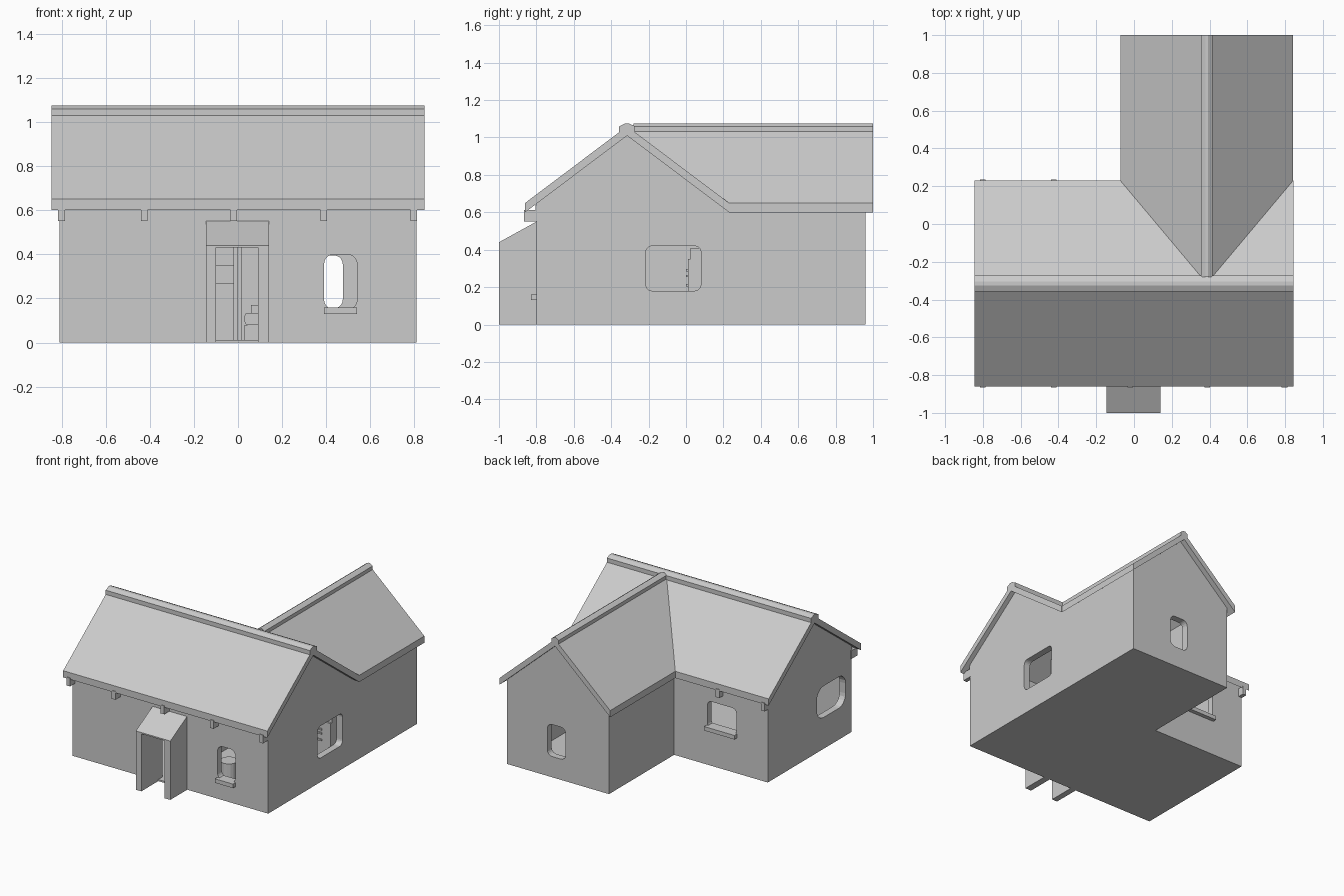
import bpy, bmesh, math
from mathutils import Vector

if "Cube" in bpy.data.objects:
    bpy.data.objects.remove(bpy.data.objects["Cube"])

grey = bpy.data.materials.new("plain grey")
grey.diffuse_color = (0.6, 0.6, 0.6, 1)
grey.use_nodes = True
grey.node_tree.nodes["Principled BSDF"].inputs["Base Color"].default_value = grey.diffuse_color


def place(axis, p, t):
    """Map a 2D profile point and a depth to 3D."""
    u, v = p
    return {'x': (t, u, v), 'y': (u, t, v), 'z': (u, v, t)}[axis]


def make(name, bm):
    bmesh.ops.recalc_face_normals(bm, faces=bm.faces)
    me = bpy.data.meshes.new(name)
    bm.to_mesh(me)
    bm.free()
    me.materials.append(grey)
    ob = bpy.data.objects.new(name, me)
    bpy.context.collection.objects.link(ob)
    return ob


def loft(name, low, high):
    bm = bmesh.new()
    a = [bm.verts.new(p) for p in low]
    b = [bm.verts.new(p) for p in high]
    bm.faces.new(a)
    bm.faces.new(b[::-1])
    n = len(a)
    for i in range(n):
        bm.faces.new((a[i], a[(i + 1) % n], b[(i + 1) % n], b[i]))
    return make(name, bm)


def prism(name, pts, axis, t0, t1):
    return loft(name, [place(axis, p, t0) for p in pts], [place(axis, p, t1) for p in pts])


def box(name, x0, x1, y0, y1, z0, z1):
    return prism(name, [(x0, y0), (x1, y0), (x1, y1), (x0, y1)], 'z', z0, z1)


def rounded(u0, u1, v0, v1, r, steps=5):
    pts = []
    corners = [(u1 - r, v1 - r), (u0 + r, v1 - r), (u0 + r, v0 + r), (u1 - r, v0 + r)]
    for k, (cu, cv) in enumerate(corners):
        for i in range(steps + 1):
            a = math.pi / 2 * (k + i / steps)
            pts.append((cu + r * math.cos(a), cv + r * math.sin(a)))
    return pts


def boolean(ob, other, op='DIFFERENCE'):
    other.hide_render = True
    m = ob.modifiers.new("cut", 'BOOLEAN')
    m.operation, m.object, m.solver = op, other, 'EXACT'
    bpy.context.view_layer.update()
    dg = bpy.context.evaluated_depsgraph_get()
    me = bpy.data.meshes.new_from_object(ob.evaluated_get(dg))
    ob.modifiers.clear()
    ob.data = me
    bpy.data.objects.remove(other)


# Roof planes: undersides of the main roof (ridge along x) and the wing roof (ridge along y)
RY, RX, APEX = -0.315, 0.385, 1.01
SLOPE_M, SLOPE_W = 0.41 / 0.545, 0.41 / 0.4575


def main_z(x, y):
    return APEX - SLOPE_M * abs(y - RY)


def wing_z(x, y):
    return APEX - SLOPE_W * abs(x - RX)


# Outer walls: two gabled blocks joined into an L, then hollowed
walls = prism("walls", [(-0.80, 0), (-0.80, main_z(0, -0.80)), (RY, APEX),
                        (0.19, main_z(0, 0.19)), (0.19, 0)], 'x', -0.81, 0.81)
wing = prism("wing_block", [(-0.035, 0), (-0.035, wing_z(-0.035, 0)), (RX, APEX),
                            (0.81, wing_z(0.81, 0)), (0.81, 0)], 'y', -0.30, 0.96)
boolean(walls, wing, 'UNION')
boolean(walls, box("main_room", -0.76, 0.76, -0.75, 0.14, 0.012, 2))
boolean(walls, box("wing_room", 0.015, 0.76, -0.28, 0.91, 0.012, 2))

# Window and door openings
openings = [
    (rounded(0.39, 0.54, 0.15, 0.40, 0.045), 'y', -0.9, -0.7),      # front
    (rounded(0.325, 0.475, 0.155, 0.395, 0.04), 'y', 0.88, 1.0),    # wing gable
    (rounded(-0.55, -0.31, 0.28, 0.48, 0.035), 'y', 0.1, 0.25),     # back
    (rounded(-0.215, 0.08, 0.18, 0.42, 0.035), 'x', 0.7, 0.9),      # right
    (rounded(-0.73, -0.39, 0.235, 0.47, 0.08), 'x', -0.9, -0.7),    # left
    ([(-0.10, 0.012), (0.09, 0.012), (0.09, 0.43), (-0.10, 0.43)], 'y', -0.9, -0.7),
]
for pts, axis, t0, t1 in openings:
    boolean(walls, prism("opening", pts, axis, t0, t1))

# Porch with a lean-to top and open passage
porch = prism("porch", [(-1, 0), (-1, 0.44), (-0.80, 0.55), (-0.80, 0)], 'x', -0.145, 0.14)
boolean(porch, box("passage", -0.10, 0.09, -1.1, -0.7, -0.1, 0.43))

# Window sills
box("front_sill", 0.39, 0.54, -0.83, -0.75, 0.13, 0.16)
box("back_sill", -0.555, -0.305, 0.14, 0.22, 0.265, 0.295)


# Roof slabs, with the valleys cut into the rear slope
def slab(name, pts, zf, t=0.05):
    loft(name, [(x, y, zf(x, y)) for x, y in pts], [(x, y, zf(x, y) + t) for x, y in pts])


XL, XR, E = -0.845, 0.845, 0.23
slab("front_roof", [(XL, -0.86), (XR, -0.86), (XR, RY), (XL, RY)], main_z)
slab("back_roof", [(XL, RY), (XR, RY), (XR, E), (0.8425, E), (RX, RY), (-0.0725, E), (XL, E)], main_z)
slab("wing_roof_left", [(-0.0725, E), (RX, RY), (RX, 1.0), (-0.0725, 1.0)], wing_z)
slab("wing_roof_right", [(RX, RY), (0.8425, E), (0.8425, 1.0), (RX, 1.0)], wing_z)


# Ridge caps
def cap(name, c, w, axis, t0, t1):
    prism(name, [(c - w, 1.025), (c - w, 1.06), (c - w * 0.25, 1.075), (c + w * 0.25, 1.075),
                 (c + w, 1.06), (c + w, 1.025)], axis, t0, t1)


cap("main_ridge_cap", RY, 0.042, 'x', XL, XR)
cap("wing_ridge_cap", RX, 0.03, 'y', -0.28, 1.0)

# Rafter ends and the wall plate under the eaves
for i, x in enumerate((-0.80, -0.425, -0.02, 0.388, 0.797)):
    box("front_rafter_end_%d" % i, x - 0.015, x + 0.015, -0.865, -0.79, 0.55, 0.612)
    if x < -0.1:
        box("back_rafter_end_%d" % i, x - 0.015, x + 0.015, 0.18, 0.235, 0.55, 0.612)
box("front_wall_plate", -0.81, 0.81, -0.805, -0.795, 0.55, 0.64)

# Interior: partition, cabinets, bench and round stool
box("partition", -0.02, 0.0, -0.25, 0.14, 0.012, 0.60)
box("low_cabinet", -0.22, -0.02, 0.02, 0.14, 0.012, 0.27)
box("cabinet_top", -0.22, -0.02, 0.04, 0.14, 0.27, 0.35)
box("kitchen_cabinet", 0.56, 0.76, 0.01, 0.20, 0.012, 0.35)
box("kitchen_shelf", 0.56, 0.76, 0.025, 0.08, 0.35, 0.41)
for i, z in enumerate((0.21, 0.26, 0.29)):
    box("cabinet_handle_%d" % i, 0.63, 0.69, 0.0, 0.01, z - 0.006, z + 0.006)
box("bench_base", 0.03, 0.20, -0.05, 0.08, 0.012, 0.08)
prism("bench_seat", rounded(0.03, 0.20, 0.08, 0.135, 0.015, 3), 'y', -0.06, 0.09)
box("bench_back", 0.06, 0.20, 0.06, 0.09, 0.13, 0.17)
circle = [(0.31 + 0.06 * math.cos(a * math.pi / 8), -0.55 + 0.06 * math.sin(a * math.pi / 8)) for a in range(16)]
prism("round_stool", circle, 'z', 0.012, 0.17)
